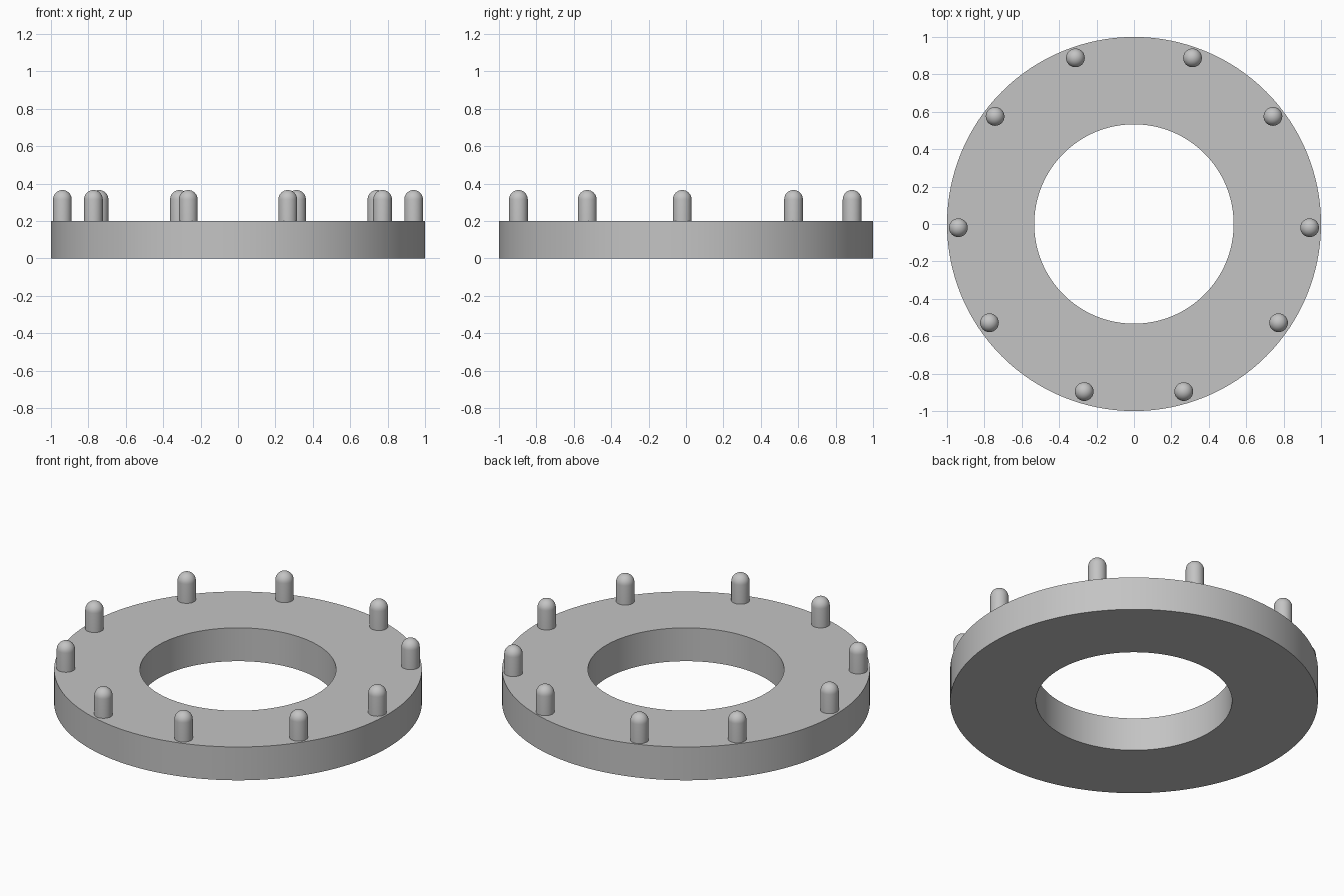
import bpy, bmesh
from math import sin, cos, pi, radians

cube = bpy.data.objects.get("Cube")
if cube:
    bpy.data.objects.remove(cube, do_unlink=True)

RING_HEIGHT = 0.2
PIN_RADIUS = 0.05
PIN_TOP = 0.365

# Single grey for every part
grey = bpy.data.materials.new("plain grey")
grey.use_nodes = True
colour = (0.55, 0.55, 0.55, 1)
grey.diffuse_color = colour
grey.node_tree.nodes["Principled BSDF"].inputs["Base Color"].default_value = colour


def lathe(name, profile, segments, closed=False, location=(0, 0, 0)):
    """Spin a (radius, height) profile around z."""
    bm = bmesh.new()
    verts = [bm.verts.new((r, 0, z)) for r, z in profile]
    pairs = list(zip(verts, verts[1:]))
    if closed:
        pairs.append((verts[-1], verts[0]))
    edges = [bm.edges.new(p) for p in pairs]
    bmesh.ops.spin(bm, geom=verts + edges, cent=(0, 0, 0), axis=(0, 0, 1),
                   angle=2 * pi, steps=segments)
    bmesh.ops.remove_doubles(bm, verts=bm.verts, dist=0.0001)
    bmesh.ops.recalc_face_normals(bm, faces=bm.faces)
    mesh = bpy.data.meshes.new(name)
    bm.to_mesh(mesh)
    bm.free()
    mesh.materials.append(grey)
    obj = bpy.data.objects.new(name, mesh)
    obj.location = location
    bpy.context.collection.objects.link(obj)
    bpy.ops.object.select_all(action="DESELECT")
    obj.select_set(True)
    bpy.context.view_layer.objects.active = obj
    bpy.ops.object.shade_smooth_by_angle(angle=radians(35))
    return obj


# Flat ring with a square section
lathe("base_ring", [(0.533, 0), (1, 0), (1, RING_HEIGHT), (0.533, RING_HEIGHT)],
      128, closed=True)

# Round-topped pins, mirrored left and right
shoulder = PIN_TOP - RING_HEIGHT - PIN_RADIUS
dome = [(PIN_RADIUS * cos(a), shoulder + PIN_RADIUS * sin(a))
        for a in (i * pi / 16 for i in range(8))]
pin_profile = [(0, 0), (PIN_RADIUS, 0)] + dome + [(0, shoulder + PIN_RADIUS)]
pin_spots = {
    "back": (0.313, 0.888),
    "back_side": (0.743, 0.575),
    "side": (0.939, -0.02),
    "front_side": (0.773, -0.528),
    "front": (0.266, -0.896),
}
for spot, (x, y) in pin_spots.items():
    for side, sign in (("left", 1), ("right", -1)):
        lathe(f"{spot}_pin_{side}", pin_profile, 32,
              location=(sign * x, y, RING_HEIGHT))
